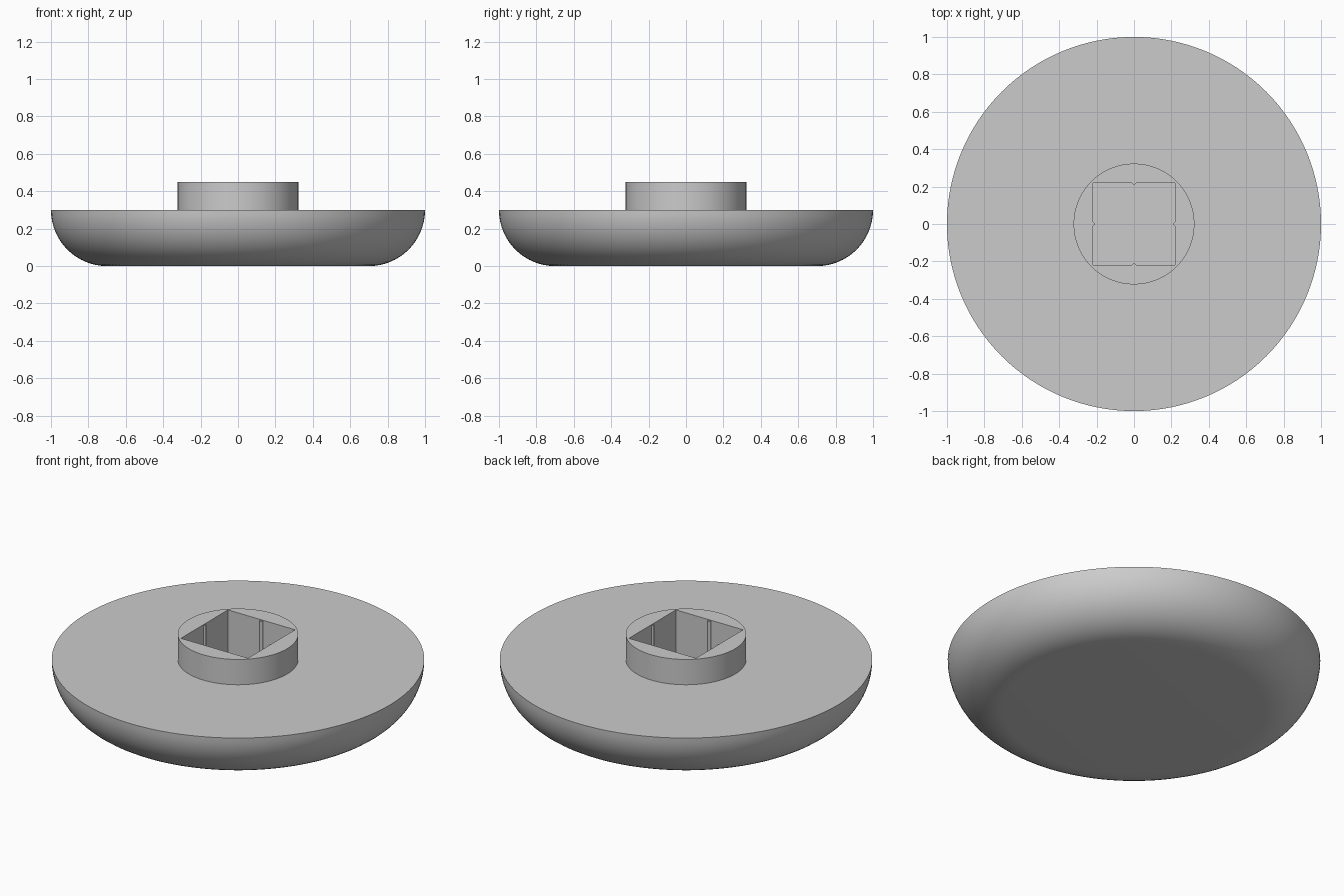
import bpy, bmesh
from math import sin, cos, pi, radians

if "Cube" in bpy.data.objects:
    bpy.data.objects.remove(bpy.data.objects["Cube"], do_unlink=True)

grey = bpy.data.materials.new("plain grey")
grey.use_nodes = True
colour = (0.6, 0.6, 0.6, 1)
grey.diffuse_color = colour
grey.node_tree.nodes["Principled BSDF"].inputs["Base Color"].default_value = colour

RIM, EDGE, DISC_TOP = 1.0, 0.3, 0.3
COLLAR, TOP = 0.323, 0.45
SOCKET, FLOOR = 0.22, 0.15
SEGMENTS = 128


def finish(name, bm):
    """Turn a bmesh into a named grey object."""
    bmesh.ops.recalc_face_normals(bm, faces=bm.faces)
    mesh = bpy.data.meshes.new(name)
    bm.to_mesh(mesh)
    bm.free()
    mesh.materials.append(grey)
    obj = bpy.data.objects.new(name, mesh)
    bpy.context.collection.objects.link(obj)
    return obj


def activate(obj):
    bpy.ops.object.select_all(action="DESELECT")
    obj.select_set(True)
    bpy.context.view_layer.objects.active = obj


def lathe(name, profile):
    """Closed solid of rings, capped flat at both ends."""
    bm = bmesh.new()
    rings = [[bm.verts.new((r * cos(2 * pi * i / SEGMENTS), r * sin(2 * pi * i / SEGMENTS), z))
              for i in range(SEGMENTS)] for r, z in profile]
    for low, high in zip(rings, rings[1:]):
        for i in range(SEGMENTS):
            j = (i + 1) % SEGMENTS
            bm.faces.new((low[i], low[j], high[j], high[i]))
    bm.faces.new(rings[0])
    bm.faces.new(rings[-1])
    return finish(name, bm)


# Rounded disc with a raised collar
steps = 16
curve = [(RIM - EDGE + EDGE * sin(pi / 2 * k / steps),
          DISC_TOP - EDGE * cos(pi / 2 * k / steps)) for k in range(steps + 1)]
body = lathe("knob_body", curve + [(COLLAR, DISC_TOP), (COLLAR, TOP)])

# Square socket cut down through the collar
bm = bmesh.new()
bmesh.ops.create_cube(bm, size=1)
for v in bm.verts:
    v.co.x *= 2 * SOCKET
    v.co.y *= 2 * SOCKET
    v.co.z = FLOOR if v.co.z < 0 else TOP + 0.1
cutter = finish("socket_cutter", bm)
cutter.hide_render = True
cut = body.modifiers.new("socket", "BOOLEAN")
cut.operation = "DIFFERENCE"
cut.solver = "EXACT"
cut.object = cutter
activate(body)
bpy.ops.object.modifier_apply(modifier=cut.name)
bpy.data.objects.remove(cutter, do_unlink=True)
bpy.ops.object.shade_smooth_by_angle(angle=radians(30))

# Thin grip rib up the middle of each socket wall
rib_top = TOP - 0.005
for side, (x, y) in {"left": (1, 0), "back": (0, 1), "right": (-1, 0), "front": (0, -1)}.items():
    bm = bmesh.new()
    bmesh.ops.create_cone(bm, cap_ends=True, segments=16, radius1=0.01, radius2=0.01,
                          depth=rib_top - FLOOR)
    bmesh.ops.translate(bm, verts=bm.verts,
                        vec=(x * SOCKET, y * SOCKET, (rib_top + FLOOR) / 2))
    rib = finish(f"socket_rib_{side}", bm)
    activate(rib)
    bpy.ops.object.shade_smooth_by_angle(angle=radians(40))
